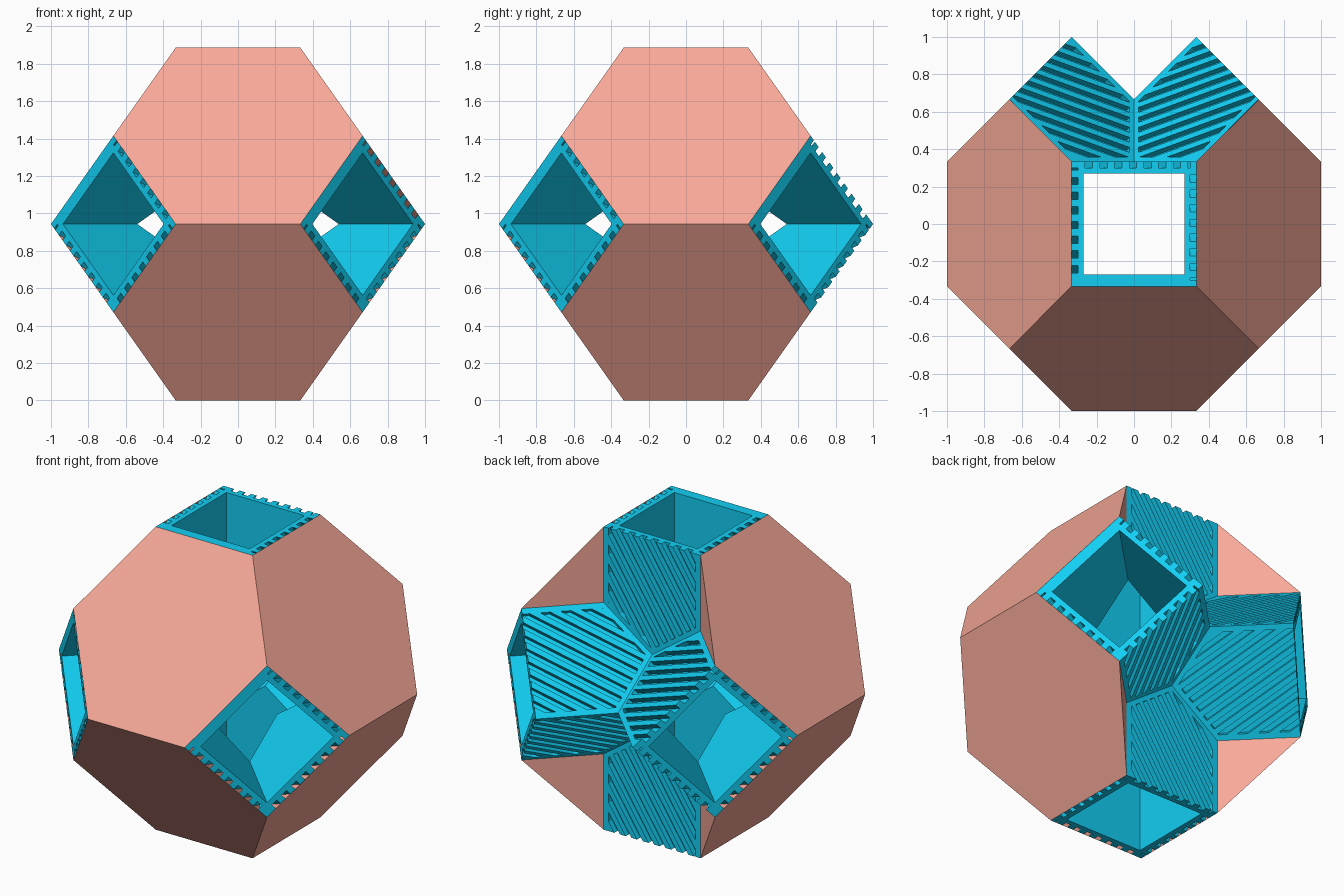
import bpy, bmesh, itertools, math
from mathutils import Vector

if "Cube" in bpy.data.objects:
    bpy.data.objects.remove(bpy.data.objects["Cube"])

R = math.sqrt(0.5)
AX = [Vector((R, R, 0)), Vector((-R, R, 0)), Vector((0, 0, 1))]   # the three tube axes
D = 4 * R / 3            # centre to square face
C = Vector((0, 0, D))
Q = D / 2                # half diagonal of a square face
H = 1 / 3                # half side of a square face
WALL, DEPTH = 0.064, 0.033
SLOPE, PITCH, MARGIN = 0.66, 0.0655, 0.034


def material(name, rgb):
    m = bpy.data.materials.new(name)
    m.diffuse_color = (*rgb, 1)
    m.use_nodes = True
    m.node_tree.nodes["Principled BSDF"].inputs["Base Color"].default_value = m.diffuse_color
    return m


cyan = material("cyan", (0.006, 0.62, 0.9))
salmon = material("salmon", (0.95, 0.4, 0.32))


def make_object(name, bm, mat):
    me = bpy.data.meshes.new(name)
    bm.to_mesh(me)
    bm.free()
    me.materials.append(mat)
    bpy.context.collection.objects.link(bpy.data.objects.new(name, me))


def add_face(bm, pts, facing):
    """Add a polygon whose normal points along the given direction."""
    f = bm.faces.new([bm.verts.new(p) for p in pts])
    f.normal_update()
    if f.normal.dot(facing) < 0:
        f.normal_flip()


def clip(poly, f):
    """Keep the part of a 2D polygon where the linear function f >= 0."""
    out = []
    for i, p in enumerate(poly):
        q = poly[(i + 1) % len(poly)]
        fp, fq = f(p), f(q)
        if fp >= 0:
            out.append(p)
        if fp * fq < 0:
            out.append(p.lerp(q, fp / (fp - fq)))
    return out


def area(poly):
    return abs(sum(p.cross(q) for p, q in zip(poly, poly[1:] + poly[:1]))) / 2 if len(poly) > 2 else 0


def wall_shape(h):
    """Side of one tube arm: x runs outward, y across, with a V at the inner end."""
    return [Vector(p) for p in ((D, -h), (D, h), (2 * h * R, h), (h * R, 0), (2 * h * R, -h))]


ang = math.atan(SLOPE)
NV = Vector((-math.sin(ang), math.cos(ang)))      # across the grooves
G = PITCH / 4
HALF = H - MARGIN
BORDERS = [lambda p: HALF - p.y, lambda p: HALF + p.y,
           lambda p: p.x - Q / 2 - MARGIN - p.y * R,
           lambda p: p.x - Q / 2 - MARGIN + p.y * R]


def arm_wall(bm, w, n, t, grooved):
    def P(x, y, depth=0.0):
        return C + n * (H - depth) + w * x + t * y

    # smooth inner surface and the lower part of the rim
    inner, outer = wall_shape(H - WALL), wall_shape(H)
    add_face(bm, [P(p.x, p.y, WALL) for p in inner], -n)
    a, b = H - DEPTH, H - WALL
    add_face(bm, [P(D, -a, DEPTH), P(D, a, DEPTH), P(D, b, WALL), P(D, -b, WALL)], w)
    if not grooved:
        add_face(bm, [P(p.x, p.y) for p in outer], n)
        add_face(bm, [P(D, -H), P(D, H), P(D, a, DEPTH), P(D, -a, DEPTH)], w)
        return

    # plain border around the grooved field
    field = outer
    for f in BORDERS:
        strip = clip(field, lambda p: -f(p))
        if area(strip) > 1e-6:
            add_face(bm, [P(p.x, p.y) for p in strip], n)
        field = clip(field, f)

    # alternating ribs and grooves
    cuts = []
    for s in range(-14, 15):
        c = s * PITCH
        rib = clip(clip(field, lambda p: p.dot(NV) - c - G), lambda p: c + 3 * G - p.dot(NV))
        if area(rib) > 1e-6:
            add_face(bm, [P(p.x, p.y) for p in rib], n)
        poly = clip(clip(field, lambda p: p.dot(NV) - c + G), lambda p: c + G - p.dot(NV))
        if area(poly) < 1e-6:
            continue
        add_face(bm, [P(p.x, p.y, DEPTH) for p in poly], n)
        mid = sum((P(p.x, p.y) for p in poly), Vector()) / len(poly)
        for p, q in zip(poly, poly[1:] + poly[:1]):
            if (p - q).length < 1e-5:
                continue
            if min(p.x, q.x) > D - 1e-5:          # groove runs out through the rim
                cuts.append(sorted((p.y, q.y)))
            else:
                add_face(bm, [P(p.x, p.y), P(q.x, q.y), P(q.x, q.y, DEPTH), P(p.x, p.y, DEPTH)],
                         mid - P(p.x, p.y))

    # notched upper part of the rim
    top, low = -H, -a
    for y0, y1 in sorted(cuts) + [[None, None]]:
        e_top, e_low = (H, a) if y0 is None else (y0, y0)
        if e_top - top > 1e-5:
            add_face(bm, [P(D, top), P(D, e_top), P(D, e_low, DEPTH), P(D, low, DEPTH)], w)
        top = low = y1


# crossed square tubes; each pocket corner is bounded by three tube walls
PLAIN = {(2, (-1, -1, 1)), (1, (-1, -1, 1)), (0, (-1, 1, 1)), (0, (1, -1, 1))}
bm = bmesh.new()
for sg in itertools.product((-1, 1), repeat=3):
    for k in range(3):
        w = AX[k] * sg[k]
        i, j = (k + 1) % 3, (k + 2) % 3
        n = (AX[i] * sg[i] + AX[j] * sg[j]).normalized()
        t = n.cross(w)
        if k < 2 and t.z < 0:
            t = -t
        arm_wall(bm, w, n, t, (k, sg) not in PLAIN)
bmesh.ops.remove_doubles(bm, verts=bm.verts, dist=1e-5)
make_object("tube_frame", bm, cyan)

# six hexagonal corner plugs; the upper and lower back pockets stay empty
SIDES = {(-1, -1): "front", (1, -1): "right", (-1, 1): "left"}
for (a, b), side in SIDES.items():
    for c, level in ((1, "upper"), (-1, "lower")):
        pts = set(itertools.permutations((D, Q, 0))) | set(itertools.permutations((Q, Q, 0)))
        pts.add((Q / 2, Q / 2, Q / 2))
        bm = bmesh.new()
        for p in sorted(pts):
            bm.verts.new(C + AX[0] * a * p[0] + AX[1] * b * p[1] + AX[2] * c * p[2])
        bmesh.ops.convex_hull(bm, input=bm.verts)
        bmesh.ops.dissolve_limit(bm, angle_limit=0.01, verts=bm.verts, edges=bm.edges)
        bmesh.ops.recalc_face_normals(bm, faces=bm.faces)
        make_object(f"{side}_{level}_plug", bm, salmon)
